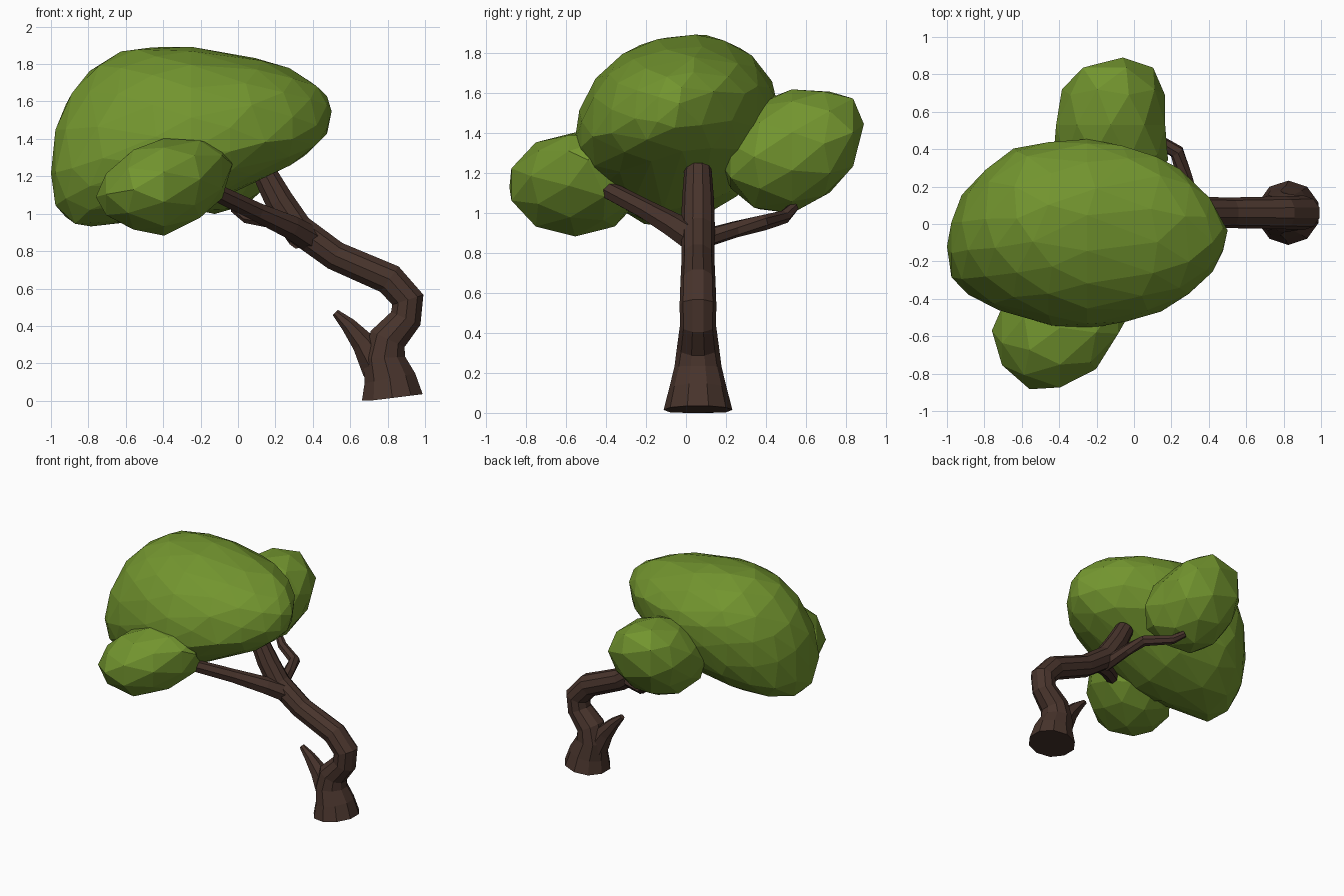
import bpy, bmesh, math
from mathutils import Vector

if "Cube" in bpy.data.objects:
    bpy.data.objects.remove(bpy.data.objects["Cube"])


def material(name, color):
    m = bpy.data.materials.new(name)
    m.diffuse_color = (*color, 1)
    m.use_nodes = True
    m.node_tree.nodes["Principled BSDF"].inputs["Base Color"].default_value = m.diffuse_color
    return m


GREEN = material("leaf_green", (0.17, 0.30, 0.028))
BROWN = material("bark_brown", (0.065, 0.034, 0.025))


def finish(bm, name, mat):
    bmesh.ops.recalc_face_normals(bm, faces=bm.faces)
    me = bpy.data.meshes.new(name)
    bm.to_mesh(me)
    bm.free()
    me.materials.append(mat)
    ob = bpy.data.objects.new(name, me)
    bpy.context.collection.objects.link(ob)
    return ob


def limb(name, path, sides=9):
    """Tapered faceted tube through (x, y, z, radius) points."""
    bm = bmesh.new()
    pts = [Vector(p[:3]) for p in path]
    rings = []
    for i, p in enumerate(pts):
        a = (p - pts[max(i - 1, 0)]).normalized()
        b = (pts[min(i + 1, len(pts) - 1)] - p).normalized()
        t = (a + b).normalized()
        side = Vector((0, 1, 0))
        side = (side - t * side.dot(t)).normalized()
        up = t.cross(side)
        ring = []
        for k in range(sides):
            ang = 2 * math.pi * k / sides
            v = p + (side * math.cos(ang) + up * math.sin(ang)) * path[i][3]
            v.z = max(v.z, 0)
            ring.append(bm.verts.new(v))
        rings.append(ring)
    for r, s in zip(rings, rings[1:]):
        for k in range(sides):
            n = (k + 1) % sides
            bm.faces.new((r[k], r[n], s[n], s[k]))
    bm.faces.new(rings[0])
    bm.faces.new(rings[-1])
    return finish(bm, name, BROWN)


def foliage(name, stations, detail, shear=0.0, lean=0.0, along_y=False):
    """Icosphere fitted to stations (position, z low, z high, side low, side high)."""
    bm = bmesh.new()
    bmesh.ops.create_icosphere(bm, subdivisions=detail, radius=1)
    first, last = stations[0][0], stations[-1][0]
    for v in bm.verts:
        u = min(max(v.co.z, -1), 1)
        pos = first + (u + 1) / 2 * (last - first)
        for s, e in zip(stations, stations[1:]):
            if pos <= e[0] + 1e-6:
                break
        f = min(max((pos - s[0]) / (e[0] - s[0]), 0), 1)
        zl, zh, sl, sh = [p + (q - p) * f for p, q in zip(s[1:], e[1:])]
        d = Vector((v.co.x, v.co.y))
        d = d.normalized() if d.length > 1e-3 else Vector((0, 0))
        r = math.sqrt(1 - u * u)
        across = (sl + sh) / 2 + (sh - sl) / 2 * d.x + r * lean * d.y * (1 - abs(d.x))
        z = (zl + zh) / 2 + (zh - zl) / 2 * d.y + r * shear * d.x * (1 - abs(d.y))
        v.co = (across, pos, z) if along_y else (pos, across, z)
    return finish(bm, name, GREEN)


# Bent trunk and broken stub
Y = 0.06
limb("trunk", [(0.825, Y, 0.015, 0.172), (0.812, Y, 0.12, 0.145),
               (0.782, Y, 0.23, 0.118), (0.80, Y, 0.33, 0.105),
               (0.897, Y, 0.44, 0.09), (0.908, Y, 0.54, 0.092),
               (0.81, Y, 0.65, 0.088), (0.52, Y, 0.775, 0.082),
               (0.32, Y, 0.92, 0.085), (0.22, Y, 1.07, 0.08),
               (0.14, Y, 1.22, 0.068)], 10)
limb("broken_stub", [(0.75, Y, 0.18, 0.095), (0.67, Y, 0.31, 0.065),
                     (0.59, Y, 0.405, 0.042), (0.52, Y, 0.472, 0.02)], 7)

# Side branches carrying the small clumps
limb("front_branch", [(0.40, 0.06, 0.86, 0.075), (0.28, -0.05, 0.93, 0.065),
                      (0.10, -0.19, 1.01, 0.052), (-0.12, -0.39, 1.115, 0.047)], 7)
limb("back_branch", [(0.32, 0.05, 0.86, 0.05), (0.27, 0.25, 0.92, 0.042),
                     (0.23, 0.385, 0.95, 0.04), (0.05, 0.49, 0.98, 0.034),
                     (-0.02, 0.54, 1.03, 0.026)], 7)

# Foliage clumps
canopy = foliage("main_canopy", [
    (-1.00, 1.15, 1.28, -0.16, -0.08), (-0.98, 1.04, 1.45, -0.28, 0.03),
    (-0.90, 0.94, 1.65, -0.37, 0.20), (-0.75, 0.93, 1.81, -0.45, 0.34),
    (-0.60, 0.95, 1.88, -0.50, 0.43), (-0.40, 0.97, 1.90, -0.56, 0.45),
    (-0.20, 1.02, 1.89, -0.56, 0.455), (0.00, 1.13, 1.85, -0.52, 0.41),
    (0.20, 1.22, 1.81, -0.45, 0.33), (0.35, 1.29, 1.74, -0.34, 0.21),
    (0.45, 1.38, 1.67, -0.22, 0.08), (0.50, 1.46, 1.60, -0.10, -0.03)],
    3, shear=0.11, lean=0.10)
coarse = canopy.modifiers.new("irregular_facets", 'DECIMATE')
coarse.ratio = 0.7
foliage("front_clump", [
    (-0.76, 1.06, 1.12, -0.60, -0.54), (-0.70, 0.98, 1.23, -0.77, -0.40),
    (-0.55, 0.90, 1.36, -0.89, -0.27), (-0.37, 0.88, 1.41, -0.89, -0.21),
    (-0.18, 0.98, 1.40, -0.76, -0.21), (-0.08, 1.08, 1.37, -0.61, -0.30),
    (-0.03, 1.24, 1.29, -0.52, -0.46)], 2)
foliage("back_clump", [
    (0.17, 1.22, 1.28, -0.14, -0.10), (0.22, 1.12, 1.40, -0.34, 0.11),
    (0.32, 1.02, 1.53, -0.42, 0.18), (0.42, 0.99, 1.61, -0.44, 0.19),
    (0.55, 1.00, 1.62, -0.43, 0.18), (0.74, 1.10, 1.62, -0.38, 0.16),
    (0.84, 1.23, 1.58, -0.31, 0.10), (0.89, 1.42, 1.47, -0.09, -0.03)],
    2, along_y=True)
